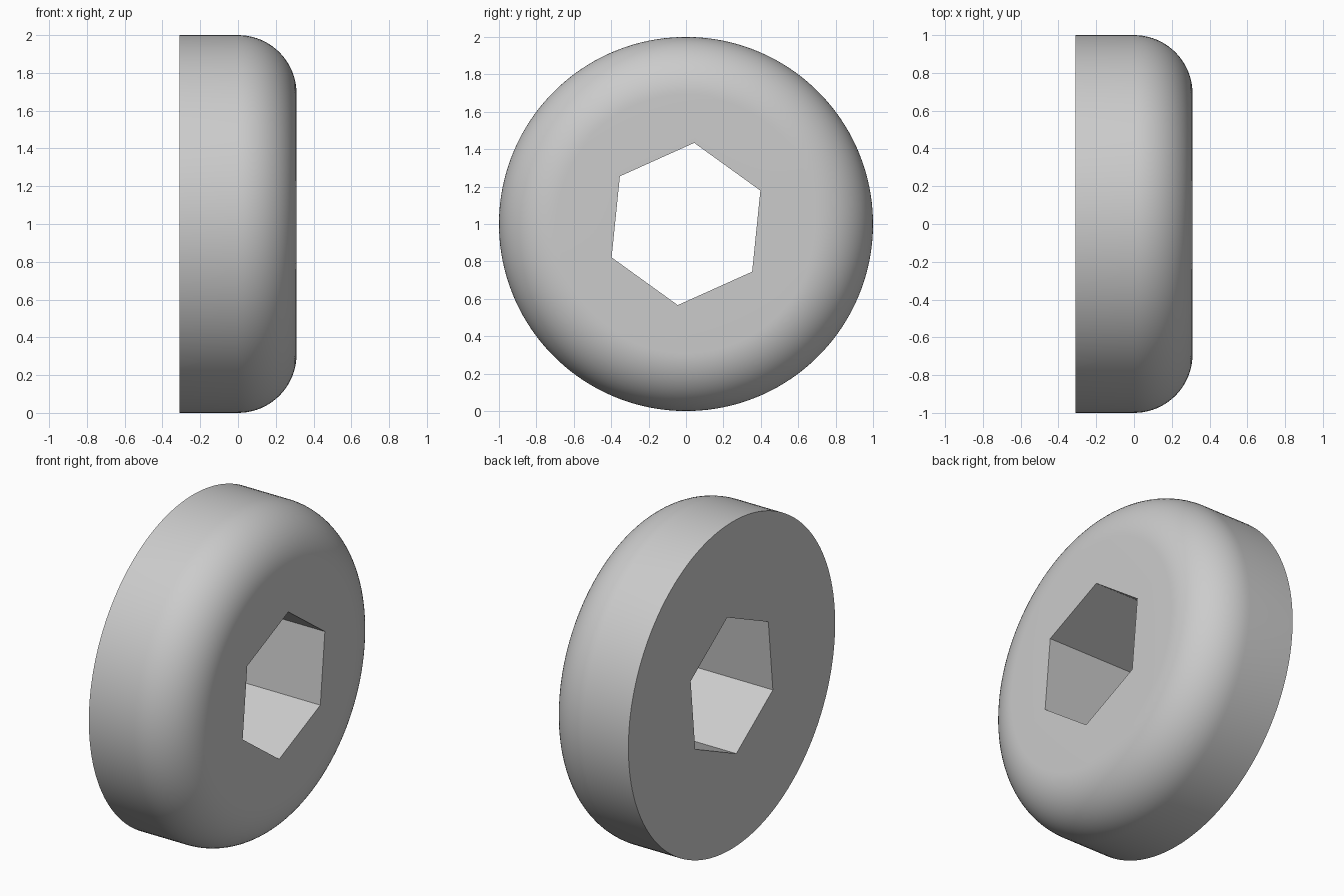
import bpy
import bmesh
from math import sin, cos, pi, radians

cube = bpy.data.objects.get("Cube")
if cube:
    bpy.data.objects.remove(cube)

SEGMENTS = 144          # divisible by six, so hexagon corners land on vertices
FILLET_STEPS = 20
RADIUS, HALF_WIDTH, FILLET = 1.0, 0.31, 0.31
HEX_RADIUS, HEX_TURN = 0.436, radians(24.2)

# Plain grey
grey = bpy.data.materials.new("grey")
grey.use_nodes = True
colour = (0.6, 0.6, 0.6, 1)
grey.diffuse_color = colour
grey.node_tree.nodes["Principled BSDF"].inputs["Base Color"].default_value = colour


def circle(radius):
    return lambda a: radius


def hexagon(radius):
    return lambda a: radius * cos(pi / 6) / cos(a % (pi / 3) - pi / 6)


# Closed cross-section: (x, radius as a function of angle)
section = [(-HALF_WIDTH, hexagon(HEX_RADIUS)), (-HALF_WIDTH, circle(RADIUS))]
for i in range(FILLET_STEPS + 1):
    t = i / FILLET_STEPS * pi / 2
    section.append((HALF_WIDTH - FILLET + FILLET * sin(t),
                    circle(RADIUS - FILLET + FILLET * cos(t))))
section.append((HALF_WIDTH, hexagon(HEX_RADIUS)))

# Sweep the section round the x axis
bm = bmesh.new()
rings = []
for x, radius in section:
    ring = []
    for s in range(SEGMENTS):
        a = 2 * pi * s / SEGMENTS
        r = radius(a)
        ring.append(bm.verts.new((x, r * cos(a + HEX_TURN), r * sin(a + HEX_TURN) + RADIUS)))
    rings.append(ring)
for i, ring in enumerate(rings):
    other = rings[(i + 1) % len(rings)]
    for s in range(SEGMENTS):
        n = (s + 1) % SEGMENTS
        bm.faces.new((ring[s], ring[n], other[n], other[s]))
bmesh.ops.recalc_face_normals(bm, faces=bm.faces)

# Rounded disc with a hexagonal through-hole
mesh = bpy.data.meshes.new("rounded_disc")
bm.to_mesh(mesh)
bm.free()
mesh.materials.append(grey)
disc = bpy.data.objects.new("rounded_disc", mesh)
bpy.context.collection.objects.link(disc)
bpy.ops.object.select_all(action="DESELECT")
disc.select_set(True)
bpy.context.view_layer.objects.active = disc
bpy.ops.object.shade_smooth_by_angle(angle=radians(30))
